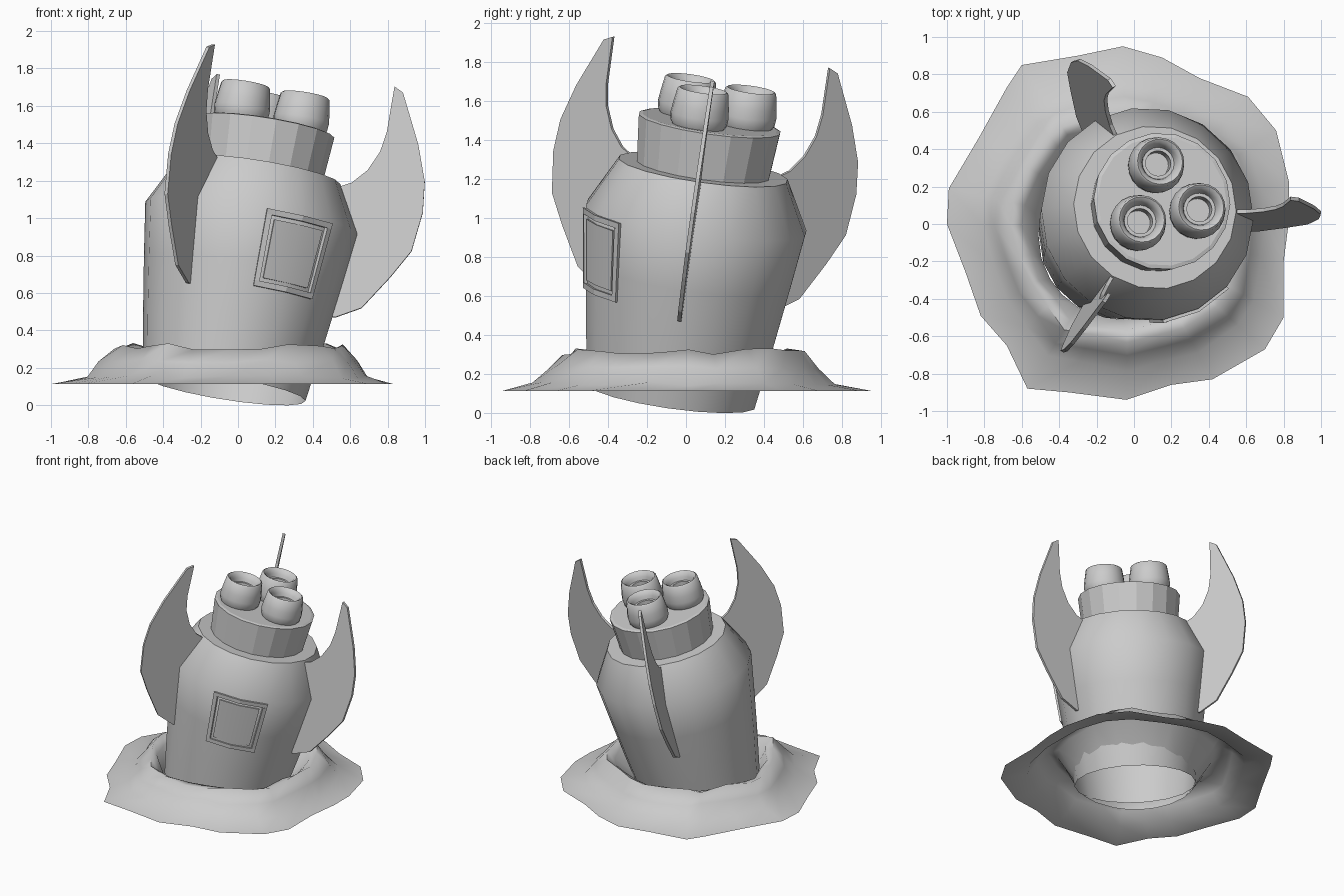
import bpy, bmesh, random
from math import sin, cos, radians, pi
from mathutils import Vector, Matrix

if "Cube" in bpy.data.objects:
    bpy.data.objects.remove(bpy.data.objects["Cube"])

random.seed(4)
AXIS = Vector((0.16, 0.141, 1)).normalized()
TILT = Matrix.Translation((0.072, 0.053, 1.0)) @ \
    Vector((0, 0, 1)).rotation_difference(AXIS).to_matrix().to_4x4() @ \
    Matrix.Rotation(radians(-2), 4, 'Z')
SIDES = 18


def finish(name, bm, matrix=None, smooth=None):
    bmesh.ops.recalc_face_normals(bm, faces=bm.faces[:])
    me = bpy.data.meshes.new(name)
    bm.to_mesh(me)
    bm.free()
    ob = bpy.data.objects.new(name, me)
    bpy.context.collection.objects.link(ob)
    if matrix is not None:
        ob.matrix_world = matrix
    if smooth:
        bpy.ops.object.select_all(action='DESELECT')
        ob.select_set(True)
        bpy.context.view_layer.objects.active = ob
        bpy.ops.object.shade_smooth_by_angle(angle=radians(smooth))
    return ob


def bridge(bm, a, b):
    n = len(a)
    for i in range(n):
        bm.faces.new((a[i], a[(i + 1) % n], b[(i + 1) % n], b[i]))


def lathe(name, profile, sides, matrix, smooth=None, open_bottom=False):
    """Revolve (radius, height) points around z and cap the ends."""
    bm = bmesh.new()
    rings = [[bm.verts.new((r * cos(2 * pi * i / sides), r * sin(2 * pi * i / sides), z))
              for i in range(sides)] for r, z in profile]
    for a, b in zip(rings, rings[1:]):
        bridge(bm, a, b)
    if not open_bottom:
        bm.faces.new(rings[0])
    bm.faces.new(rings[-1])
    return finish(name, bm, matrix, smooth)


def hull_radius(s):
    return 0.575 + 0.145 * s


def curved_slab(bm, a0, a1, s0, s1, out, steps=2):
    """Bent block that follows the hull between two angles and two heights."""
    sections = []
    for k in range(steps + 1):
        a = radians(a0 + (a1 - a0) * k / steps)
        pts = [(hull_radius(s) + d, s) for s, d in
               ((s0, -0.01), (s1, -0.01), (s1, out), (s0, out))]
        sections.append([bm.verts.new((r * cos(a), r * sin(a), s)) for r, s in pts])
    for a, b in zip(sections, sections[1:]):
        bridge(bm, a, b)
    bm.faces.new(sections[0])
    bm.faces.new(sections[-1])


# Hull (open underneath) and engine block
lathe("hull", [(0.44, -0.93), (0.492, -0.6), (0.535, -0.3), (0.575, 0.0),
               (0.44, 0.255)], SIDES, TILT, 42, open_bottom=True)
lathe("engine_block", [(0.345, 0.24), (0.37, 0.497), (0.35, 0.503)], SIDES, TILT)

# Three exhaust nozzles with a rounded lip and a stepped throat
nozzle = [(0.125, 0.485), (0.146, 0.52), (0.15, 0.56), (0.144, 0.61), (0.132, 0.685),
          (0.122, 0.693), (0.106, 0.683), (0.092, 0.655), (0.086, 0.63),
          (0.068, 0.63), (0.066, 0.56)]
for i in range(3):
    a = radians(104 + 120 * i)
    lathe(f"nozzle_{i + 1}", nozzle, 20,
          TILT @ Matrix.Translation((0.19 * cos(a), 0.19 * sin(a), 0)), 45)

# Three swept fins
outline = [(0.49, -0.461), (0.527, -0.461), (0.658, -0.39), (0.785, -0.2), (0.874, -0.046),
           (0.901, 0.169), (0.885, 0.337), (0.82, 0.528), (0.695, 0.793),
           (0.645, 0.818), (0.643, 0.572), (0.624, 0.458), (0.573, 0.349),
           (0.50, 0.27), (0.43, 0.235), (0.545, 0.0)]
for i in range(3):
    bm = bmesh.new()
    sides = [[bm.verts.new((r, y, s)) for r, s in outline] for y in (-0.01, 0.01)]
    bridge(bm, *sides)
    for side in sides:
        bm.faces.new(side)
    finish(f"fin_{i + 1}", bm, TILT @ Matrix.Rotation(radians(120 * i), 4, 'Z'))

# Hatch: four frame bars and a panel, midway between two fins
bm = bmesh.new()
L, R, B, T = -80, -40, -0.43, -0.015
curved_slab(bm, L, R, B, B + 0.03, 0.018)
curved_slab(bm, L, R, T - 0.03, T, 0.018)
curved_slab(bm, L, L + 3, B + 0.03, T - 0.03, 0.018, 1)
curved_slab(bm, R - 3, R, B + 0.03, T - 0.03, 0.018, 1)
finish("hatch_frame", bm, TILT)
bm = bmesh.new()
curved_slab(bm, L + 5, R - 5, B + 0.05, T - 0.05, 0.008)
finish("hatch_panel", bm, TILT, 40)

# Crater: an uneven sheet of earth, rising to a crest and dropping in to the hull
edge = [(0.83, 0.22), (0.76, 0.5), (0.61, 0.68), (0.35, 0.78), (0.15, 0.89),
        (-0.06, 0.95), (-0.3, 0.9), (-0.6, 0.85), (-0.68, 0.73), (-0.83, 0.46),
        (-0.99, 0.19), (-1.0, 0.0), (-0.9, -0.26), (-0.82, -0.49), (-0.68, -0.65),
        (-0.57, -0.88), (-0.35, -0.9), (-0.04, -0.94), (0.2, -0.86), (0.42, -0.83),
        (0.70, -0.67), (0.80, -0.5), (0.80, -0.2), (0.83, 0.03)]
center = Vector((-0.03, -0.02))
# fraction of edge distance, height, wobble
levels = [(1.0, 0.113, 0), (0.83, 0.15, 0.01), (0.75, 0.235, 0.012),
          (0.66, 0.315, 0.018), (0.60, 0.285, 0.012)]
bm = bmesh.new()
rings = []
for f, z, w in levels:
    ring = []
    for p in edge:
        d = Vector(p) - center
        # inner rings become rounder than the torn outer edge
        d = d.normalized() * (d.length * f if f == 1 else
                              f * (0.55 * d.length + 0.45 * 0.91))
        q = center + d * (1 + random.uniform(-w, w))
        ring.append(bm.verts.new((q.x, q.y, z + random.uniform(-w, w))))
    rings.append(ring)
# innermost ring sits against the hull
inner = []
for p in edge:
    d = (Vector(p) - center).normalized() * 0.445
    inner.append(bm.verts.new((d.x - 0.066, d.y - 0.066, 0.125)))
rings.append(inner)
for a, b in zip(rings, rings[1:]):
    bridge(bm, a, b)
crater = finish("crater", bm, None, 80)
if crater.data.polygons[0].normal.z < 0:
    crater.data.flip_normals()
